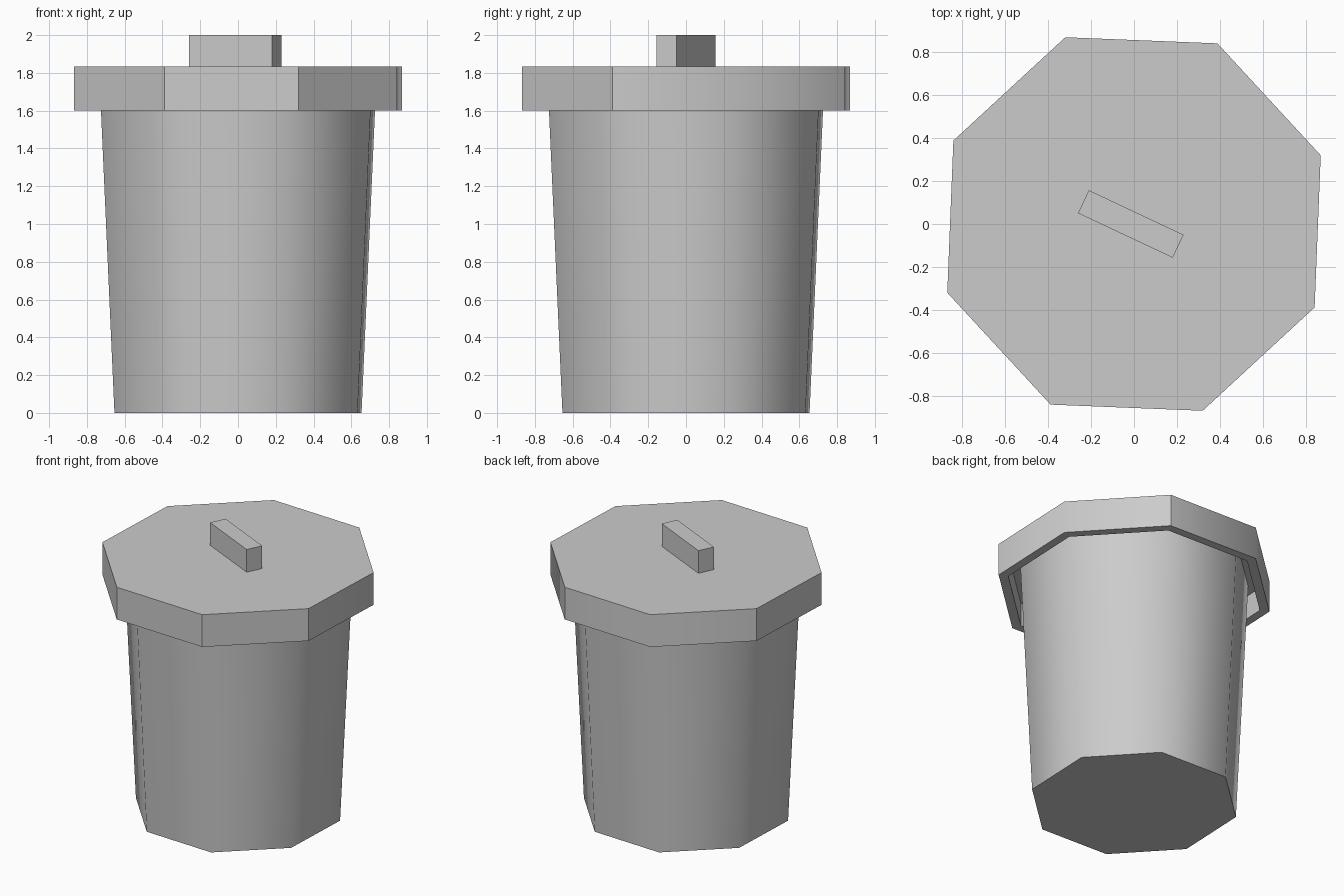
import bpy
import bmesh
from math import cos, sin, radians, degrees, atan2

SIDES = 8
TURN = radians(20.2)

cube = bpy.data.objects.get("Cube")
if cube:
    bpy.data.objects.remove(cube, do_unlink=True)

# One plain grey for the whole bin
grey = bpy.data.materials.new("light_grey")
grey.use_nodes = True
colour = (0.6, 0.6, 0.6, 1)
grey.diffuse_color = colour
grey.node_tree.nodes["Principled BSDF"].inputs["Base Color"].default_value = colour


def octagon_shell(name, profile, is_smooth):
    """Sweep a (radius, height) profile round eight sides and cap both ends."""
    bm = bmesh.new()
    angles = [TURN + radians(360 / SIDES) * i for i in range(SIDES)]
    rings = [[bm.verts.new((r * cos(a), r * sin(a), z)) for a in angles]
             for r, z in profile]
    for low, high in zip(rings, rings[1:]):
        for i in range(SIDES):
            j = (i + 1) % SIDES
            bm.faces.new((low[i], low[j], high[j], high[i]))
    bm.faces.new(rings[0])
    bm.faces.new(rings[-1])
    bmesh.ops.recalc_face_normals(bm, faces=bm.faces)
    for face in bm.faces:
        face.smooth = True
    for edge in bm.edges:
        a, b = edge.verts
        upright = abs(a.co.z - b.co.z) > 0.01
        edge.smooth = upright and is_smooth(degrees(atan2(a.co.y, a.co.x)))
    mesh = bpy.data.meshes.new(name)
    bm.to_mesh(mesh)
    bm.free()
    mesh.materials.append(grey)
    obj = bpy.data.objects.new(name, mesh)
    bpy.context.collection.objects.link(obj)
    return obj


# Tapered body, softly shaded round its sides
octagon_shell("bin_body", [(0.697, 0), (0.781, 1.77)], lambda angle: True)

# Hollow lid: ceiling, inner wall, rim, outer wall, top; two softened corners
octagon_shell("lid", [(0.86, 1.77), (0.86, 1.6), (0.926, 1.6), (0.926, 1.835)],
              lambda angle: 0 < angle < 45 or 90 < angle < 135)

# Bar handle lying diagonally across the lid
bpy.ops.mesh.primitive_cube_add(size=1, location=(-0.015, 0, 1.915),
                                rotation=(0, 0, radians(-25.2)))
handle = bpy.context.object
handle.name = "lid_handle"
handle.scale = (0.487, 0.118, 0.17)
handle.data.materials.append(grey)
